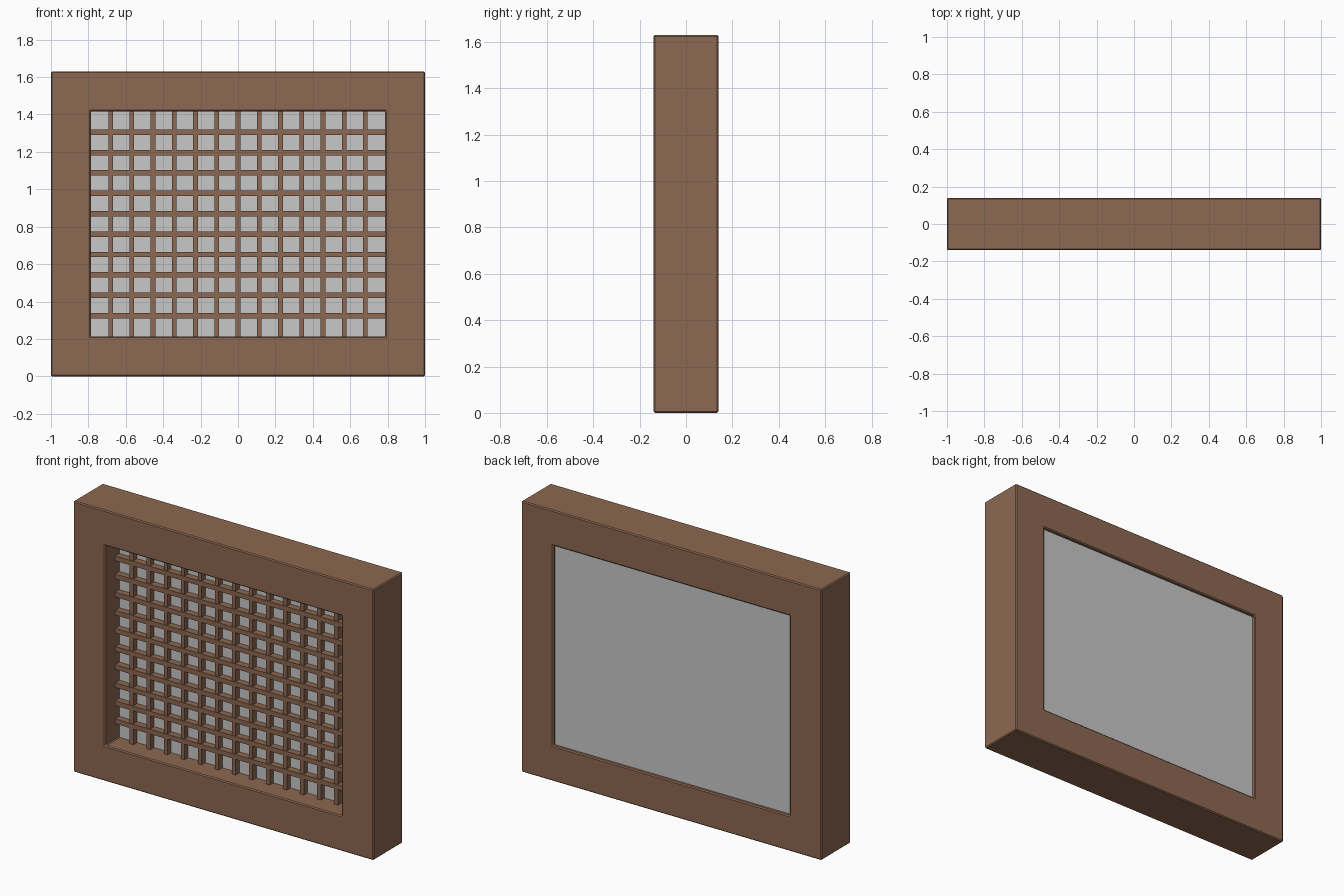
import bpy, bmesh

if "Cube" in bpy.data.objects:
    bpy.data.objects.remove(bpy.data.objects["Cube"])

W, H, D = 1.0, 1.63, 0.14          # half width, height, half depth
BORDER = 0.213


def material(name, rgb):
    m = bpy.data.materials.new(name)
    m.diffuse_color = (*rgb, 1)
    m.use_nodes = True
    m.node_tree.nodes["Principled BSDF"].inputs["Base Color"].default_value = m.diffuse_color
    return m


wood = material("brown wood", (0.265, 0.138, 0.083))
glass = material("pale grey pane", (0.58, 0.58, 0.58))


def finish(name, bm, mat):
    bmesh.ops.recalc_face_normals(bm, faces=bm.faces)
    me = bpy.data.meshes.new(name)
    bm.to_mesh(me)
    bm.free()
    me.materials.append(mat)
    ob = bpy.data.objects.new(name, me)
    bpy.context.collection.objects.link(ob)
    return ob


def box(name, lo, hi, mat):
    bm = bmesh.new()
    bmesh.ops.create_cube(bm, size=1)
    for v in bm.verts:
        v.co = [(a + b) / 2 + c * (b - a) for a, b, c in zip(lo, hi, v.co)]
    return finish(name, bm, mat)


# Frame: rectangular ring swept through the depth, with softened edges
bm = bmesh.new()
rings = []
for y in (-D, D):
    for inset in (0, BORDER):
        x, z0, z1 = W - inset, inset, H - inset
        rings.append([bm.verts.new(p) for p in
                      ((-x, y, z0), (x, y, z0), (x, y, z1), (-x, y, z1))])
fo, fi, bo, bi = rings
for a, b in ((fo, fi), (fi, bi), (bi, bo), (bo, fo)):
    for i in range(4):
        j = (i + 1) % 4
        bm.faces.new((a[i], a[j], b[j], b[i]))
frame = finish("frame", bm, wood)
bev = frame.modifiers.new("soft edges", 'BEVEL')
bev.width = 0.006
bev.segments = 1
bev.limit_method = 'ANGLE'

# Pane filling the back of the opening
ox, oz0, oz1 = W - BORDER, BORDER, H - BORDER
box("pane", (-ox - 0.005, -0.005, oz0 - 0.005), (ox + 0.005, 0.12, oz1 + 0.005), glass)

# Lattice bars in front of the pane
for i in range(-6, 7):
    x = i * 0.1135
    box("vertical_bar", (x - 0.0125, -0.04, oz0 - 0.003),
        (x + 0.0125, -0.004, oz1 + 0.003), wood)
for i in range(10):
    z = H / 2 + (i - 4.5) * 0.109
    box("horizontal_bar", (-ox - 0.003, -0.045, z - 0.0145),
        (ox + 0.003, -0.004, z + 0.0145), wood)
